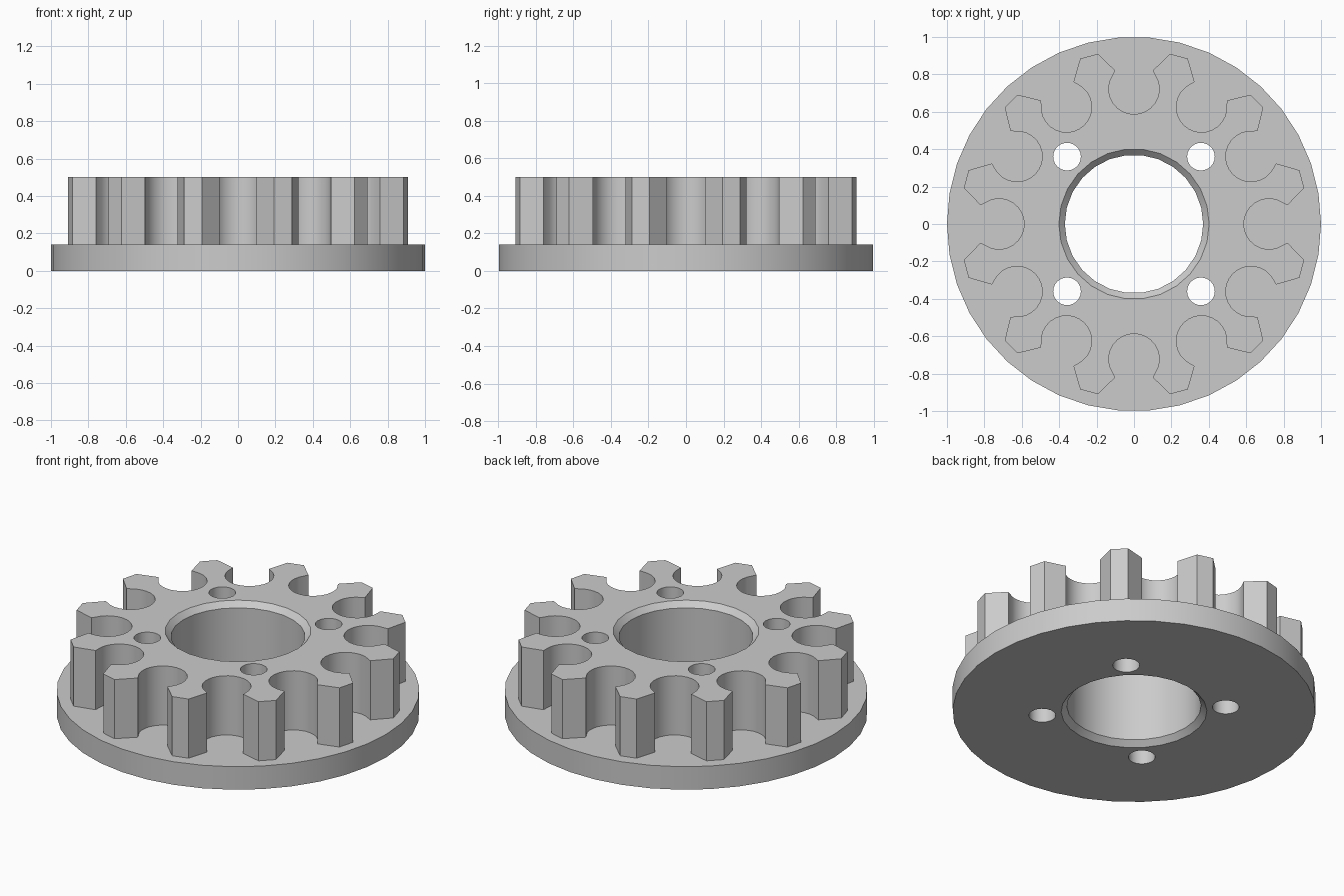
import bpy, bmesh
from math import sin, cos, pi, radians
from mathutils import Matrix, Vector

old = bpy.data.objects.get("Cube")
if old:
    bpy.data.objects.remove(old)

TEETH = 12
FLANGE_TOP, TOP = 0.14, 0.5
BORE, CHAMFER = 0.37, 0.032

grey = bpy.data.materials.new("plain grey")
grey.use_nodes = True
colour = (0.6, 0.6, 0.6, 1)
grey.diffuse_color = colour
grey.node_tree.nodes["Principled BSDF"].inputs["Base Color"].default_value = colour


def stack(name, rings):
    """Closed solid through a list of equally long rings, bottom to top."""
    bm = bmesh.new()
    loops = [[bm.verts.new(p) for p in ring] for ring in rings]
    n = len(loops[0])
    for low, high in zip(loops, loops[1:]):
        for i in range(n):
            j = (i + 1) % n
            bm.faces.new((low[i], low[j], high[j], high[i]))
    bm.faces.new(loops[0][::-1])
    bm.faces.new(loops[-1])
    bmesh.ops.recalc_face_normals(bm, faces=bm.faces)
    mesh = bpy.data.meshes.new(name)
    bm.to_mesh(mesh)
    bm.free()
    mesh.materials.append(grey)
    ob = bpy.data.objects.new(name, mesh)
    bpy.context.collection.objects.link(ob)
    return ob


def circle(r, z, n, x=0, y=0):
    return [(x + r * cos(2 * pi * i / n), y + r * sin(2 * pi * i / n), z)
            for i in range(n)]


def combine(target, tool, operation):
    """Apply a boolean and discard the tool."""
    mod = target.modifiers.new("bool", 'BOOLEAN')
    mod.object, mod.operation, mod.solver = tool, operation, 'EXACT'
    bpy.ops.object.select_all(action='DESELECT')
    bpy.context.view_layer.objects.active = target
    target.select_set(True)
    bpy.ops.object.modifier_apply(modifier=mod.name)
    bpy.data.objects.remove(tool)


# Round flange
flange = stack("sprocket_body", [circle(1, 0, 38), circle(1, FLANGE_TOP, 38)])

# One pitch of the tooth outline: round gullet on +x, then the tooth's tip
STEPS = 16
pitch = [Vector((0.82, -0.1, 0))]
for i in range(STEPS + 1):
    a = radians(-70 - 220 * i / STEPS)
    pitch.append(Vector((0.722 + 0.135 * cos(a), 0.135 * sin(a), 0)))
pitch.append(Vector((0.82, 0.1, 0)))
for deg in (12, 18):
    pitch.append(Vector((0.93 * cos(radians(deg)), 0.93 * sin(radians(deg)), 0)))

outline = []
for k in range(TEETH):
    turn = Matrix.Rotation(2 * pi * k / TEETH, 3, 'Z')
    outline += [turn @ p for p in pitch]

# Toothed hub rising from the flange
hub = stack("toothed_hub", [[(p.x, p.y, z) for p in outline]
                            for z in (FLANGE_TOP / 2, TOP)])
combine(flange, hub, 'UNION')

# Central bore, chamfered at both ends
wide = BORE + 2 * CHAMFER
bore = stack("bore_cutter", [circle(wide, -CHAMFER, 26),
                             circle(BORE, CHAMFER, 26),
                             circle(BORE, TOP - CHAMFER, 26),
                             circle(wide, TOP + CHAMFER, 26)])
combine(flange, bore, 'DIFFERENCE')

# Four bolt holes
for sx in (-1, 1):
    for sy in (-1, 1):
        hole = stack("hole_cutter", [circle(0.074, z, 24, sx * 0.358, sy * 0.36)
                                     for z in (-0.1, TOP + 0.1)])
        combine(flange, hole, 'DIFFERENCE')

bpy.ops.object.shade_smooth_by_angle(angle=radians(30))
